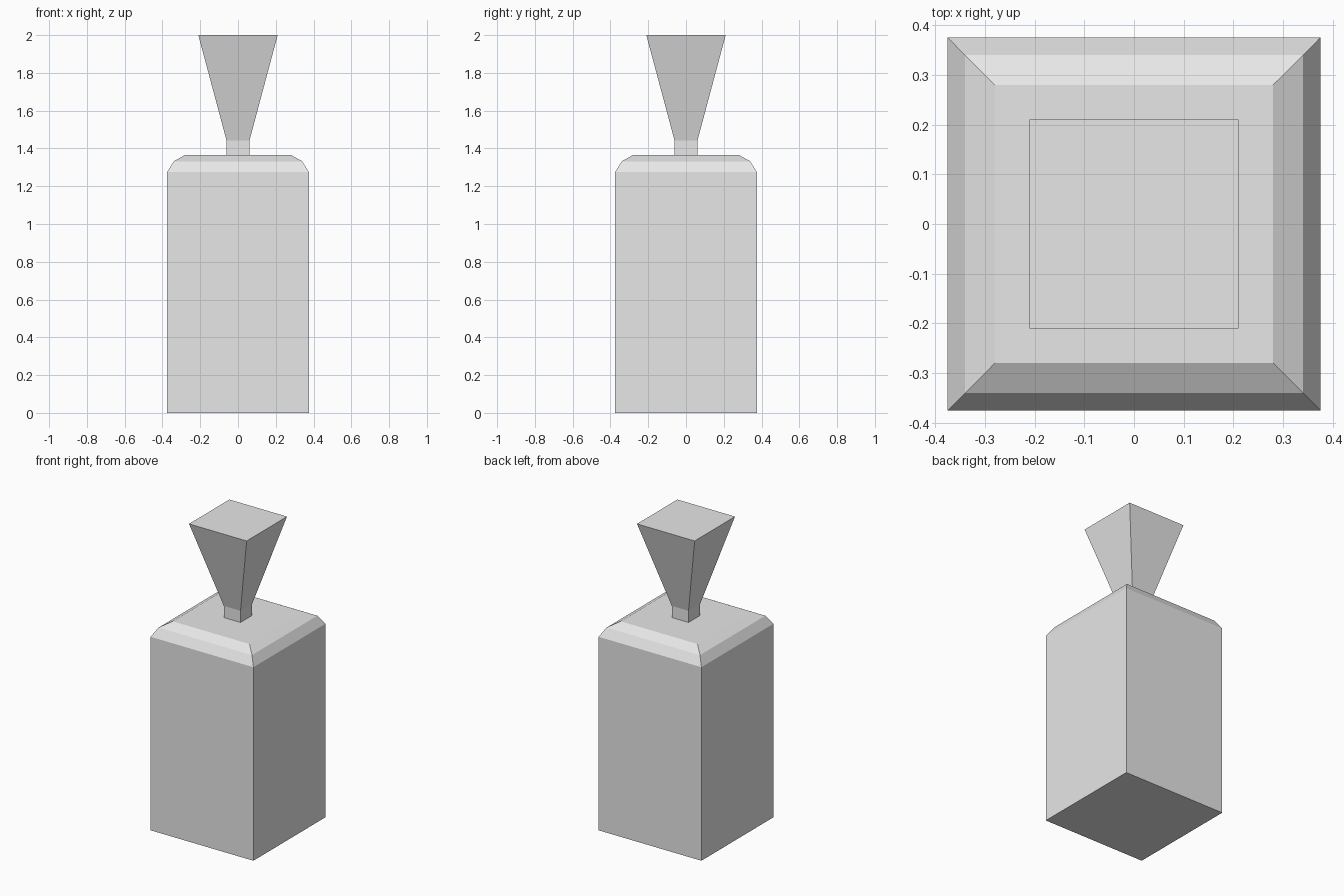
import bpy, bmesh

cube = bpy.data.objects.get("Cube")
if cube:
    bpy.data.objects.remove(cube, do_unlink=True)

# Single light grey material
grey = bpy.data.materials.new("light_grey")
grey.use_nodes = True
colour = (0.8, 0.8, 0.8, 1)
grey.diffuse_color = colour
grey.node_tree.nodes["Principled BSDF"].inputs["Base Color"].default_value = colour


def square_loft(name, profile, bottom=False, top=False):
    """Stack square rings given as (half width, height) and skin them."""
    bm = bmesh.new()
    rings = [[bm.verts.new((sx * w, sy * w, z))
              for sx, sy in ((-1, -1), (1, -1), (1, 1), (-1, 1))]
             for w, z in profile]
    for low, high in zip(rings, rings[1:]):
        for i in range(4):
            j = (i + 1) % 4
            bm.faces.new((low[i], low[j], high[j], high[i]))
    if bottom:
        bm.faces.new(rings[0][::-1])
    if top:
        bm.faces.new(rings[-1])
    mesh = bpy.data.meshes.new(name)
    bm.to_mesh(mesh)
    bm.free()
    mesh.materials.append(grey)
    obj = bpy.data.objects.new(name, mesh)
    bpy.context.collection.objects.link(obj)
    return obj


# Square bottle body with a two-step sloped shoulder
square_loft("bottle_body",
            [(0.375, 0), (0.375, 1.275), (0.34, 1.332), (0.28, 1.366)],
            bottom=True, top=True)

# Short straight neck
square_loft("bottle_neck", [(0.061, 1.366), (0.061, 1.443)])

# Flared stopper
square_loft("stopper", [(0.061, 1.443), (0.21, 2)], top=True)
